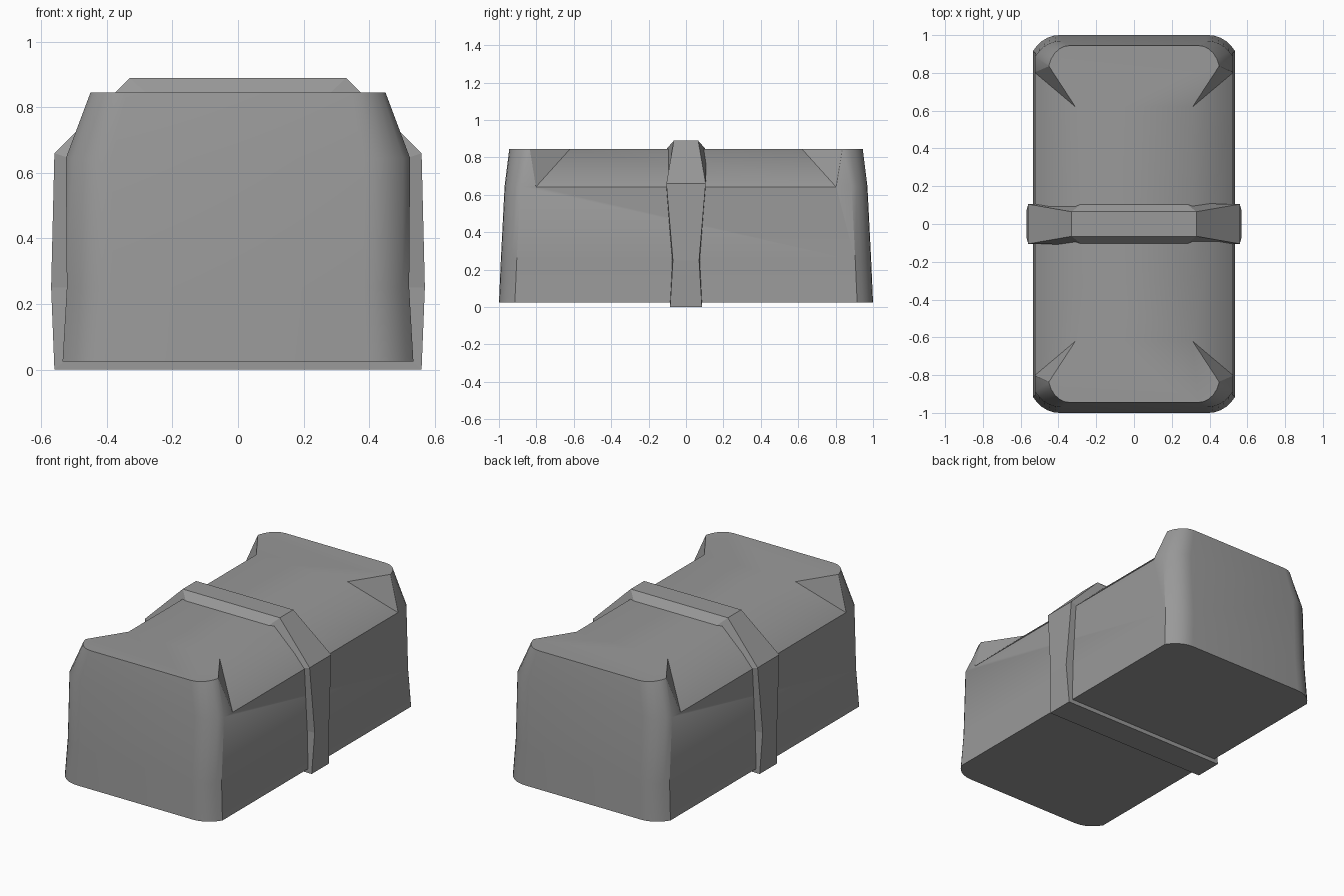
import bpy, bmesh, math
from mathutils import Vector

if "Cube" in bpy.data.objects:
    bpy.data.objects.remove(bpy.data.objects["Cube"])

grey = bpy.data.materials.new("dark_grey")
grey.diffuse_color = (0.32, 0.32, 0.32, 1)
grey.use_nodes = True
grey.node_tree.nodes["Principled BSDF"].inputs["Base Color"].default_value = grey.diffuse_color


def finish(name, bm):
    bmesh.ops.recalc_face_normals(bm, faces=bm.faces[:])
    mesh = bpy.data.meshes.new(name)
    bm.to_mesh(mesh)
    bm.free()
    mesh.materials.append(grey)
    ob = bpy.data.objects.new(name, mesh)
    bpy.context.collection.objects.link(ob)
    return ob


def activate(ob):
    bpy.ops.object.select_all(action='DESELECT')
    ob.select_set(True)
    bpy.context.view_layer.objects.active = ob


def rounded_ring(bm, hx, hy, rx, ry, start, z, seg=5):
    # corner arc meets the side at an angle (start, degrees) and the end tangentially
    a0 = math.radians(start)
    corner = []
    for i in range(seg + 1):
        a = a0 + (math.pi / 2 - a0) * i / seg
        u = math.cos(a) / math.cos(a0)
        v = (math.sin(a) - math.sin(a0)) / (1 - math.sin(a0))
        corner.append((hx - rx + rx * u, hy - ry + ry * v))
    half = corner + [(-x, y) for x, y in reversed(corner)]
    full = half + [(-x, -y) for x, y in half]
    return [bm.verts.new((x, y, z)) for x, y in full]


def bridge(bm, a, b):
    n = len(a)
    for i in range(n):
        j = (i + 1) % n
        bm.faces.new((a[i], a[j], b[j], b[i]))


# Body: stacked rounded rectangles (half x, half y, corner x, corner y, start angle, z)
bm = bmesh.new()
levels = [(0.535, 1.0, 0.14, 0.085, 35, 0.025), (0.522, 0.99, 0.14, 0.085, 35, 0.25),
          (0.525, 0.97, 0.14, 0.085, 35, 0.645), (0.45, 0.945, 0.11, 0.105, 15, 0.845)]
rings = [rounded_ring(bm, *lv) for lv in levels]
for a, b in zip(rings, rings[1:]):
    bridge(bm, a, b)
bm.faces.new(rings[0][::-1])
bm.faces.new(rings[-1])
body = finish("body", bm)

# Sloped shoulders cut between the raised end corners
P = Vector((0.523, 0.80, 0.645))
Q = Vector((0.31, 0.62, 0.845))
R = Vector((0.45, 0.835, 0.845))
wall = [P - 0.3 * (Q - P), Q + 0.3 * (Q - P), R + 0.5 * (R - P) + 0.5 * (R - Q)]
for side in (1, -1):
    bm = bmesh.new()
    for p in wall:
        for sy in (1, -1):
            bm.verts.new((side * p.x, sy * p.y, p.z))
    bmesh.ops.convex_hull(bm, input=bm.verts[:])
    cutter = finish("shoulder_cutter", bm)
    cutter.hide_render = True
    activate(body)
    mod = body.modifiers.new("shoulder", 'BOOLEAN')
    mod.operation = 'DIFFERENCE'
    mod.solver = 'EXACT'
    mod.object = cutter
    bpy.ops.object.modifier_apply(modifier=mod.name)
    bpy.data.objects.remove(cutter)
activate(body)
bpy.ops.object.shade_smooth_by_angle(angle=math.radians(30))

# Soften the long crease where each shoulder meets the lid
for e in body.data.edges:
    pts = [body.data.vertices[i].co for i in e.vertices]
    if all(p.z > 0.84 and abs(p.x) < 0.32 for p in pts):
        e.use_edge_sharp = False

# Strap: closed band, stations of (outer x, z, half width, inner x, z, half width)
half = [(0.56, 0.0, 0.085, 0.50, 0.05, 0.085), (0.57, 0.25, 0.07, 0.50, 0.25, 0.075),
        (0.56, 0.66, 0.105, 0.50, 0.64, 0.105), (0.33, 0.89, 0.065, 0.275, 0.838, 0.11)]
stations = half + [(-ox, oz, ow, -ix, iz, iw) for ox, oz, ow, ix, iz, iw in reversed(half)]
bm = bmesh.new()
sections = [[bm.verts.new(c) for c in ((ox, -ow, oz), (ox, ow, oz), (ix, iw, iz), (ix, -iw, iz))]
            for ox, oz, ow, ix, iz, iw in stations]
for a, b in zip(sections, sections[1:] + sections[:1]):
    bridge(bm, a, b)
finish("strap", bm)
